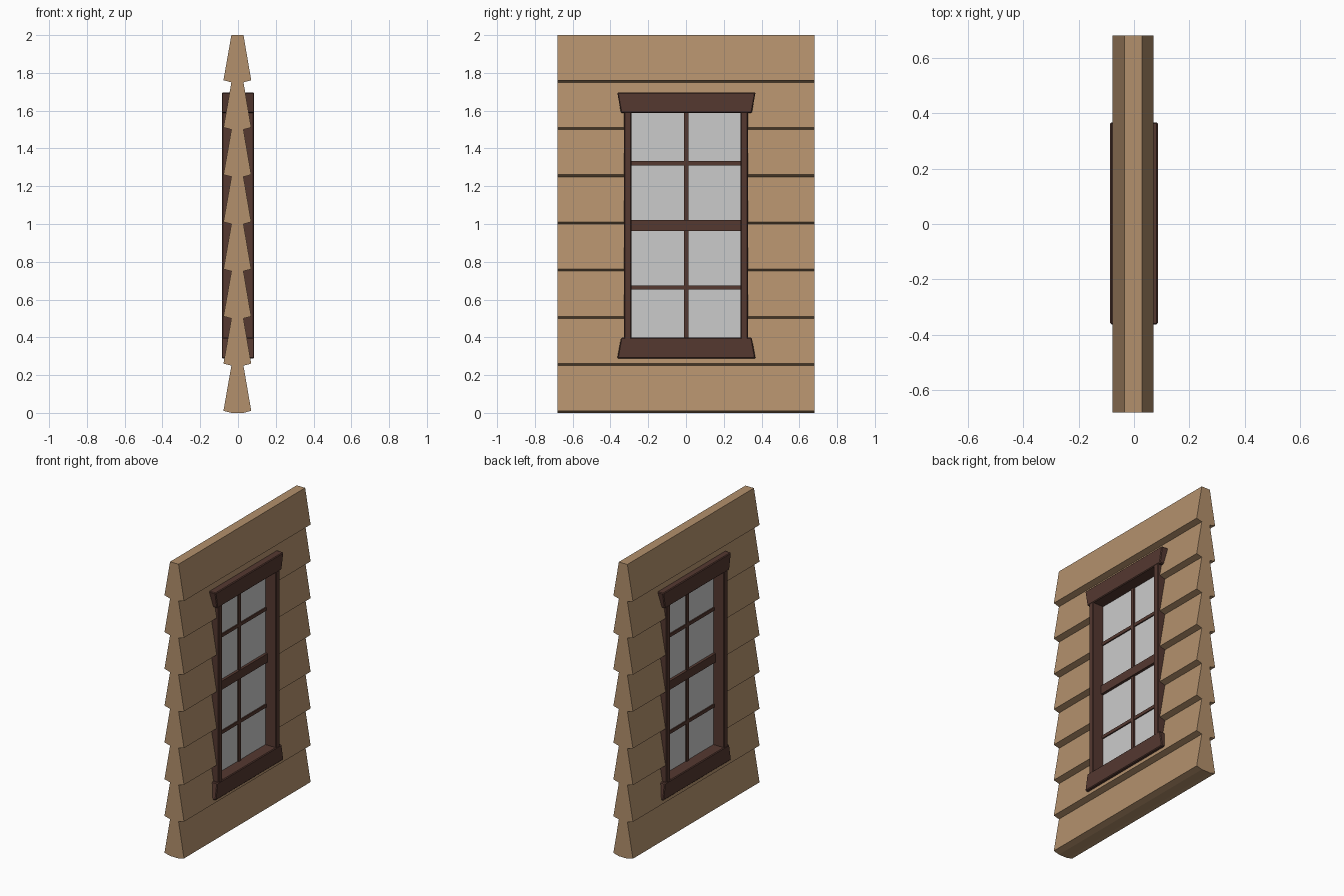
import bpy, bmesh

if "Cube" in bpy.data.objects:
    bpy.data.objects.remove(bpy.data.objects["Cube"])


def material(name, color):
    m = bpy.data.materials.new(name)
    m.diffuse_color = (*color, 1)
    m.use_nodes = True
    m.node_tree.nodes["Principled BSDF"].inputs["Base Color"].default_value = m.diffuse_color
    return m


wood = material("tan_siding", (0.45, 0.28, 0.15))
trim = material("dark_trim", (0.09, 0.04, 0.03))


def prism(name, profile, axis, lo, hi, mat=None, bevel=0):
    """Extrude a closed 2D profile along x (profile is y,z) or y (profile is x,z)."""
    bm = bmesh.new()
    place = (lambda a, b, t: (t, a, b)) if axis == "x" else (lambda a, b, t: (a, t, b))
    face = bm.faces.new([bm.verts.new(place(a, b, lo)) for a, b in profile])
    out = bmesh.ops.extrude_face_region(bm, geom=[face])
    verts = [g for g in out["geom"] if isinstance(g, bmesh.types.BMVert)]
    bmesh.ops.translate(bm, verts=verts, vec=place(0, 0, hi - lo))
    bmesh.ops.recalc_face_normals(bm, faces=bm.faces[:])
    mesh = bpy.data.meshes.new(name)
    bm.to_mesh(mesh)
    bm.free()
    ob = bpy.data.objects.new(name, mesh)
    bpy.context.collection.objects.link(ob)
    if mat:
        mesh.materials.append(mat)
    if bevel:
        mod = ob.modifiers.new("soft_edges", "BEVEL")
        mod.width, mod.segments = bevel, 1
    return ob


def bar(name, y0, y1, z0, z1, half_depth, mat=None, bevel=0):
    return prism(name, [(y0, z0), (y1, z0), (y1, z1), (y0, z1)], "x",
                 -half_depth, half_depth, mat, bevel)


# clapboard wall: sawtooth profile, eight boards on both sides
right, left = [], []
for k in range(8):
    z = k * 0.25
    right += [(0.029, z), (0.07, z + 0.011)]
    left += [(-0.035, z), (-0.077, z + 0.011)]
right.append((0.029, 2.0))
left.append((-0.035, 2.0))
wall = prism("clapboard_wall", right + left[::-1], "y", -0.68, 0.68, wood)

# window opening
cutter = bar("opening_cutter", -0.31, 0.31, 0.35, 1.64, 0.3)
cutter.hide_render = True
cutter.hide_viewport = True
cut = wall.modifiers.new("opening", "BOOLEAN")
cut.operation, cut.solver, cut.object = "DIFFERENCE", "EXACT", cutter

# casing: flared head and sill, straight jambs
C, D = 0.002, 0.086
for name, wide, narrow in (("window_head", 1.697, 1.587), ("window_sill", 0.287, 0.398)):
    prism(name, [(C - 0.366, wide), (C + 0.366, wide), (C + 0.346, narrow), (C - 0.346, narrow)],
          "x", -D, D, trim, 0.005)
for name, s in (("left_jamb", -1), ("right_jamb", 1)):
    y0, y1 = sorted((s * 0.288, s * 0.329))
    bar(name, y0, y1, 0.39, 1.595, D - 0.001, trim, 0.005)

# sash bars
bar("meeting_rail", -0.295, 0.295, 0.963, 1.022, 0.022, trim)
bar("vertical_muntin", -0.011, 0.013, 0.39, 1.595, 0.013, trim)
for name, z in (("upper_muntin", 1.322), ("lower_muntin", 0.664)):
    bar(name, -0.295, 0.295, z - 0.011, z + 0.011, 0.012, trim)

# glass pane
bar("glass_pane", -0.295, 0.295, 0.39, 1.595, 0.004)
